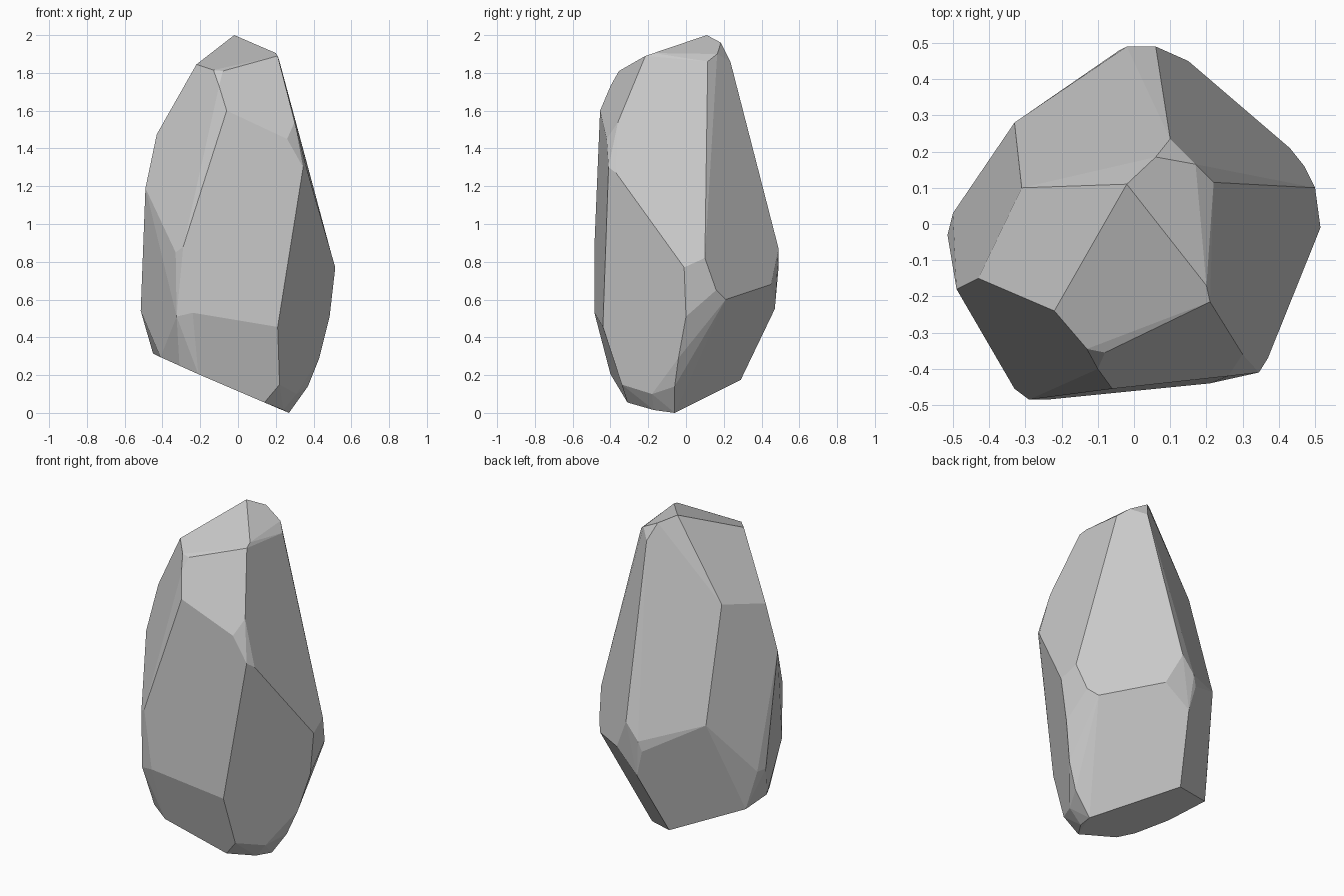
import bpy, bmesh
from math import radians

# Corner points of the chiselled stone, grouped by level
crown = [(-.02, .11, 2), (.06, .185, 1.96), (.17, .165, 1.9), (.22, .115, 1.86),
         (.10, .235, 1.86), (.20, -.17, 1.905), (.21, -.215, 1.89),
         (-.22, -.24, 1.845), (-.13, -.345, 1.815), (-.08, -.355, 1.81)]
shoulder = [(-.10, -.40, 1.73), (-.06, -.455, 1.6), (.30, -.36, 1.54),
            (.26, -.42, 1.45), (.345, -.41, 1.3), (.37, -.37, 1.27),
            (-.43, -.15, 1.475), (-.31, .10, 1.53), (-.49, -.18, 1.19)]
waist = [(-.29, -.485, .88), (-.33, -.455, .85), (-.33, .28, .87),
         (.06, .49, .87), (-.02, .49, .77), (-.04, .48, .71), (.15, .45, .68),
         (.50, .10, .82), (.515, -.01, .77), (.47, .16, .65), (.43, .21, .60)]
lower = [(-.24, -.485, .53), (-.325, -.455, .51), (.21, -.44, .455),
         (-.515, -.03, .54), (-.50, .03, .54), (0, .47, .55), (.485, 0, .51),
         (.43, -.04, .29)]
base = [(-.45, .07, .315), (-.41, -.19, .295), (-.31, -.36, .25),
        (-.21, -.40, .205), (-.09, .29, .175), (.14, -.31, .055),
        (.22, -.34, .15), (.37, -.06, .14), (.31, -.18, .10),
        (.24, -.17, .015), (.27, -.06, 0)]

# Wrap the points in a convex shell and merge nearly flat triangles into facets
bm = bmesh.new()
for p in crown + shoulder + waist + lower + base:
    bm.verts.new(p)
hull = bmesh.ops.convex_hull(bm, input=bm.verts[:])
loose = [v for v in bm.verts if not v.link_faces]
bmesh.ops.delete(bm, geom=loose, context='VERTS')
bmesh.ops.dissolve_limit(bm, angle_limit=radians(6), verts=bm.verts[:], edges=bm.edges[:])
bmesh.ops.recalc_face_normals(bm, faces=bm.faces[:])

mesh = bpy.data.meshes.new("rock")
bm.to_mesh(mesh)
bm.free()
rock = bpy.data.objects.new("rock", mesh)
bpy.context.collection.objects.link(rock)
